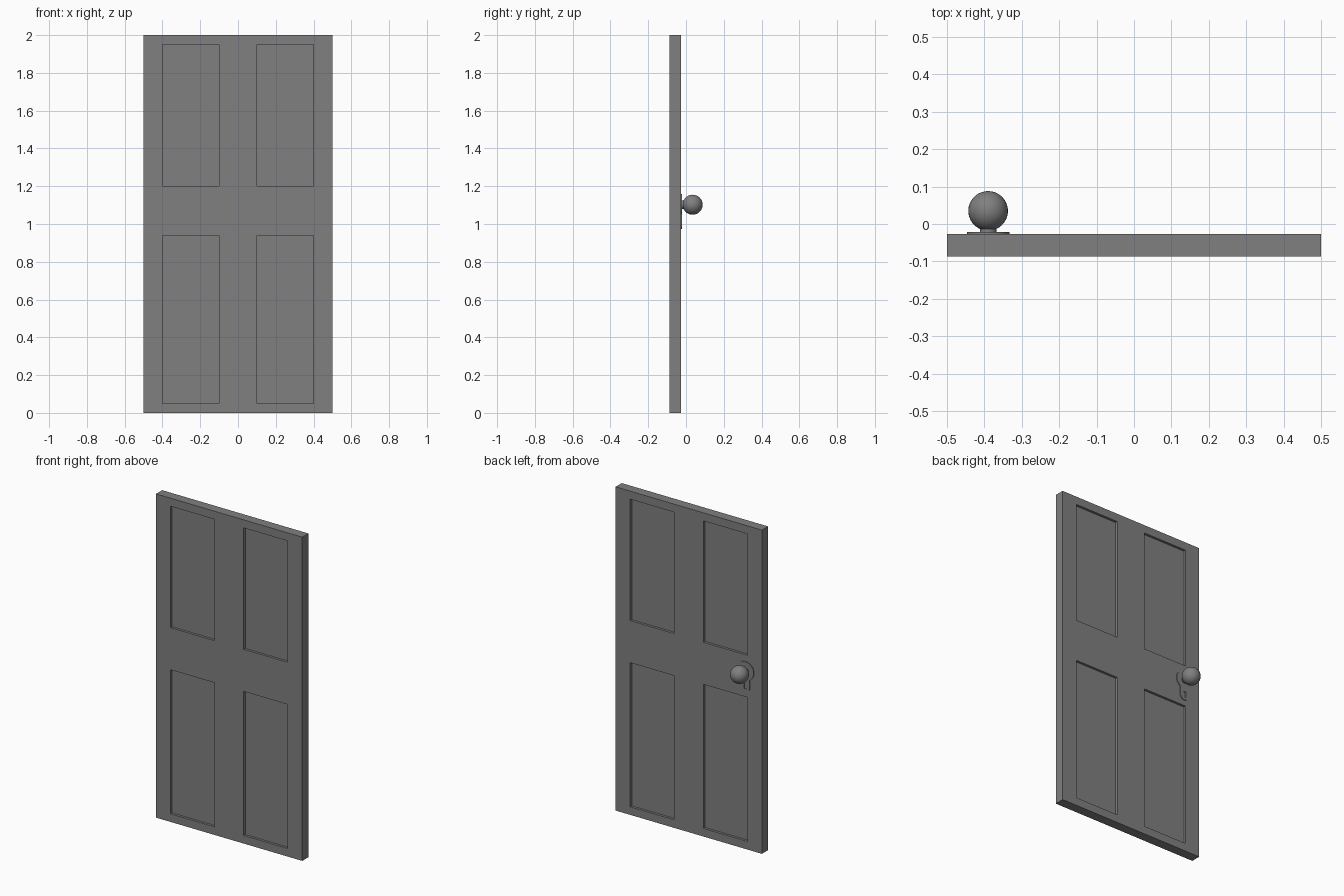
import bpy, bmesh, math
from mathutils import Matrix

if "Cube" in bpy.data.objects:
    bpy.data.objects.remove(bpy.data.objects["Cube"])

Y_FRONT, Y_BACK = -0.087, -0.027
KX, KZ = -0.39, 1.102

dark = bpy.data.materials.new("dark_grey")
dark.diffuse_color = (0.215, 0.215, 0.215, 1)
dark.use_nodes = True
dark.node_tree.nodes["Principled BSDF"].inputs["Base Color"].default_value = dark.diffuse_color


def make_object(name, bm):
    bmesh.ops.recalc_face_normals(bm, faces=bm.faces)
    mesh = bpy.data.meshes.new(name)
    bm.to_mesh(mesh)
    bm.free()
    mesh.materials.append(dark)
    ob = bpy.data.objects.new(name, mesh)
    bpy.context.collection.objects.link(ob)
    return ob


def smooth(ob, angle=35):
    bpy.ops.object.select_all(action='DESELECT')
    ob.select_set(True)
    bpy.context.view_layer.objects.active = ob
    bpy.ops.object.shade_smooth_by_angle(angle=math.radians(angle))


def box(bm, x0, x1, y0, y1, z0, z1):
    m = Matrix.Translation(((x0 + x1) / 2, (y0 + y1) / 2, (z0 + z1) / 2))
    bmesh.ops.create_cube(bm, size=1, matrix=m @ Matrix.Diagonal((x1 - x0, y1 - y0, z1 - z0, 1)))


def cut(ob, cutter):
    cutter.hide_render = True
    mod = ob.modifiers.new("cut", 'BOOLEAN')
    mod.operation = 'DIFFERENCE'
    mod.object = cutter
    bpy.context.view_layer.objects.active = ob
    bpy.ops.object.modifier_apply(modifier=mod.name)
    bpy.data.objects.remove(cutter, do_unlink=True)


# Door slab with four recessed panels on each side
bm = bmesh.new()
box(bm, -0.5, 0.5, Y_FRONT, Y_BACK, 0, 2)
door = make_object("door_slab", bm)

RECESS = 0.015
bm = bmesh.new()
for x0 in (-0.4, 0.1):
    for z0, z1 in ((0.05, 0.94), (1.2, 1.95)):
        box(bm, x0, x0 + 0.3, Y_FRONT - 0.05, Y_FRONT + RECESS, z0, z1)
        box(bm, x0, x0 + 0.3, Y_BACK - RECESS, Y_BACK + 0.05, z0, z1)
cut(door, make_object("panel_cutter", bm))

# Escutcheon: round plate with a narrower rounded tail
R, W, TAIL = 0.057, 0.03, 0.098
a0 = math.asin(W / R)
outline = []
for i in range(33):
    a = -math.pi / 2 + a0 + (2 * math.pi - 2 * a0) * i / 32
    outline.append((R * math.cos(a), R * math.sin(a)))
for i in range(13):
    a = math.pi + math.pi * i / 12
    outline.append((W * math.cos(a), -TAIL + W * math.sin(a)))
bm = bmesh.new()
face = bm.faces.new([bm.verts.new((KX + x, Y_BACK - 0.002, KZ + z)) for x, z in outline])
ext = bmesh.ops.extrude_face_region(bm, geom=[face])
bmesh.ops.translate(bm, vec=(0, 0.007, 0), verts=[v for v in ext["geom"] if isinstance(v, bmesh.types.BMVert)])
plate = make_object("lock_plate", bm)

# Keyhole through the tail
bm = bmesh.new()
box(bm, KX - 0.008, KX + 0.008, Y_BACK - 0.0005, 0, KZ - 0.110, KZ - 0.075)
cut(plate, make_object("keyhole_cutter", bm))
smooth(plate)

# Knob: neck and ball turned around one axis
KR, KY = 0.053, 0.035
profile = [(0, Y_BACK - 0.002), (0.022, Y_BACK - 0.002), (0.022, -0.012)]
a0 = math.asin(0.022 / KR)
for i in range(17):
    a = a0 + (math.pi - a0) * i / 16
    profile.append((max(KR * math.sin(a), 0), KY - KR * math.cos(a)))
bm = bmesh.new()
vs = [bm.verts.new((KX + r, y, KZ)) for r, y in profile]
edges = [bm.edges.new(p) for p in zip(vs, vs[1:])]
bmesh.ops.spin(bm, geom=vs + edges, cent=(KX, 0, KZ), axis=(0, 1, 0), angle=2 * math.pi, steps=32)
bmesh.ops.remove_doubles(bm, verts=bm.verts, dist=1e-5)
smooth(make_object("door_knob", bm))
